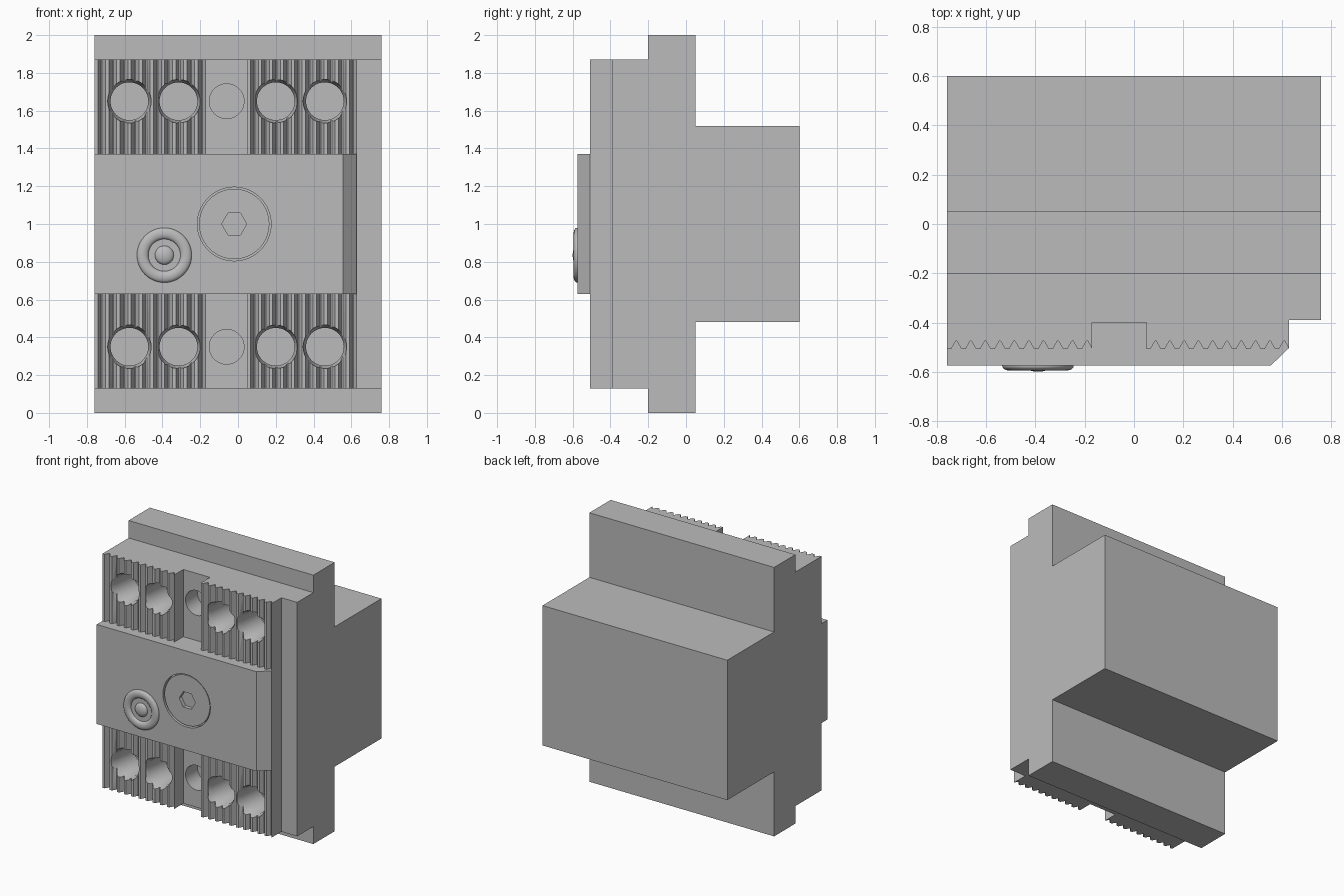
import bpy, bmesh
from math import cos, sin, tau, radians
from mathutils import Vector

cube = bpy.data.objects.get("Cube")
if cube:
    bpy.data.objects.remove(cube, do_unlink=True)

# Single grey plastic colour
grey = bpy.data.materials.new("grey plastic")
grey.use_nodes = True
grey.diffuse_color = (0.5, 0.5, 0.5, 1)
grey.node_tree.nodes["Principled BSDF"].inputs["Base Color"].default_value = (0.5, 0.5, 0.5, 1)


def make(name, bm):
    bmesh.ops.remove_doubles(bm, verts=bm.verts, dist=1e-5)
    bmesh.ops.recalc_face_normals(bm, faces=bm.faces)
    mesh = bpy.data.meshes.new(name)
    bm.to_mesh(mesh)
    bm.free()
    mesh.materials.append(grey)
    obj = bpy.data.objects.new(name, mesh)
    bpy.context.collection.objects.link(obj)
    return obj


def extrude(name, points, offset):
    """Closed outline pushed along a vector."""
    bm = bmesh.new()
    face = bm.faces.new([bm.verts.new(p) for p in points])
    ext = bmesh.ops.extrude_face_region(bm, geom=[face])["geom"]
    verts = [v for v in ext if isinstance(v, bmesh.types.BMVert)]
    bmesh.ops.translate(bm, verts=verts, vec=Vector(offset))
    return make(name, bm)


def lathe(name, x, z, profile, sides=48):
    """Turned solid about the y axis from (radius, y) pairs."""
    bm = bmesh.new()
    rings = []
    for r, y in profile:
        rings.append([bm.verts.new((x + r * cos(tau * i / sides), y, z + r * sin(tau * i / sides)))
                      for i in range(sides)])
    for a, b in zip(rings, rings[1:]):
        for i in range(sides):
            j = (i + 1) % sides
            bm.faces.new((a[i], a[j], b[j], b[i]))
    bm.faces.new(rings[0])
    bm.faces.new(rings[-1])
    return make(name, bm)


def combine(target, other, operation):
    mod = target.modifiers.new("combine", 'BOOLEAN')
    mod.operation = operation
    mod.solver = 'EXACT'
    mod.object = other
    bpy.context.view_layer.objects.active = target
    bpy.ops.object.modifier_apply(modifier=mod.name)
    bpy.data.objects.remove(other, do_unlink=True)


def smooth(obj):
    bpy.ops.object.select_all(action='DESELECT')
    obj.select_set(True)
    bpy.context.view_layer.objects.active = obj
    bpy.ops.object.shade_smooth_by_angle(angle=radians(30))


W = 0.76           # half width
RIDGE, VALLEY = -0.507, -0.476


def ribs(start, end, count):
    """Front edge of a ribbed terminal strip."""
    step = (end - start) / count
    pts = []
    for i in range(count):
        a = start + i * step
        pts += [(a, RIDGE), (a + 0.3 * step, RIDGE), (a + 0.6 * step, VALLEY), (a + 0.7 * step, VALLEY)]
    return pts + [(end, RIDGE)]


# Rear box and flange, one stepped side outline
side = [(-0.2, 0), (0.05, 0), (0.05, 0.48), (0.6, 0.48),
        (0.6, 1.52), (0.05, 1.52), (0.05, 2), (-0.2, 2)]
housing = extrude("housing", [(-W, y, z) for y, z in side], (2 * W, 0, 0))

# Ribbed terminal body with central channel and side ledge
front = [(-W, -0.15)] + ribs(-W, -0.17, 10) + [(-0.17, -0.4), (0.05, -0.4)]
front += ribs(0.05, 0.63, 10) + [(0.63, -0.39), (W, -0.39), (W, -0.15)]
combine(housing, extrude("terminals", [(x, y, 0.13) for x, y in front], (0, 0, 1.74)), 'UNION')

# Raised centre panel with bevelled end
panel = [(-W, -0.3), (-W, -0.575), (0.555, -0.575), (0.63, -0.503), (0.63, -0.3)]
combine(housing, extrude("panel", [(x, y, 0.63) for x, y in panel], (0, 0, 0.74)), 'UNION')

# Countersunk terminal holes and channel holes
for z in (0.35, 1.65):
    for x in (-0.575, -0.315, 0.2, 0.46):
        hole = lathe("hole_cutter", x, z, [(0.115, -0.6), (0.115, -0.49), (0.1, -0.46), (0.1, -0.26)])
        combine(housing, hole, 'DIFFERENCE')
    combine(housing, lathe("hole_cutter", -0.06, z, [(0.092, -0.6), (0.092, -0.26)]), 'DIFFERENCE')

# Recess for the main screw
SX, SZ = -0.02, 1.0
combine(housing, lathe("recess_cutter", SX, SZ, [(0.195, -0.7), (0.195, -0.54)], 64), 'DIFFERENCE')
smooth(housing)

# Main screw with hexagonal socket
screw = lathe("screw_head", SX, SZ, [(0.186, -0.52), (0.186, -0.568)], 64)
combine(screw, lathe("socket_cutter", SX, SZ, [(0.066, -0.7), (0.066, -0.53)], 6), 'DIFFERENCE')
smooth(screw)

# Indicator: rounded bezel ring and small dome
LX, LZ = -0.39, 0.835
bezel = [(0.145, -0.57), (0.145, -0.577)]
for i in range(1, 12):
    a = tau / 2 * i / 12
    bezel.append((0.115 + 0.03 * cos(a), -0.577 - 0.018 * sin(a)))
bezel += [(0.085, -0.577), (0, -0.577)]
smooth(lathe("indicator_bezel", LX, LZ, bezel))
dome = [(0.05, -0.57)]
for i in range(9):
    a = tau / 4 * i / 8
    dome.append((0.05 * cos(a), -0.577 - 0.023 * sin(a)))
smooth(lathe("indicator_dome", LX, LZ, dome, 32))
